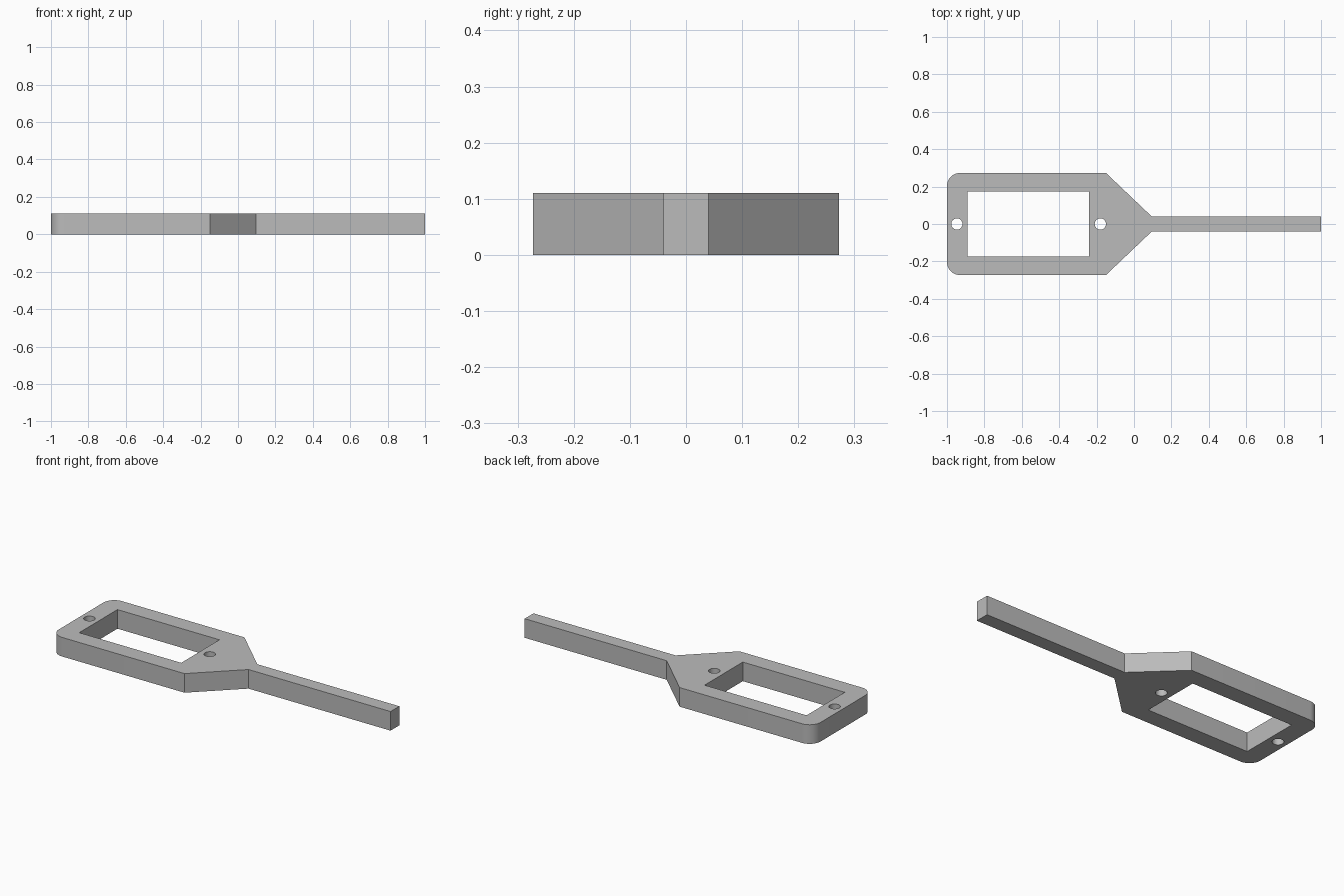
import bpy, bmesh
from math import cos, sin, pi, radians

if "Cube" in bpy.data.objects:
    bpy.data.objects.remove(bpy.data.objects["Cube"], do_unlink=True)

THICK = 0.11
HALF = 0.273      # half width of the frame
GRIP = 0.04       # half width of the handle
CORNER = 0.07     # rounded end radius


def arc(cx, cy, r, start, end, n):
    """Points along an arc, angles in degrees."""
    return [(cx + r * cos(radians(start + (end - start) * i / n)),
             cy + r * sin(radians(start + (end - start) * i / n)))
            for i in range(n + 1)]


def circle(cx, r, n=32):
    return arc(cx, 0, r, 0, 360, n)[:-1]


# Upper half of the outline, mirrored to close the shape
upper = [(1, GRIP), (0.095, GRIP), (-0.15, HALF)]
upper += arc(-1 + CORNER, HALF - CORNER, CORNER, 90, 180, 10)
outline = upper + [(x, -y) for x, y in reversed(upper)]

# Rectangular window and two screw holes
window = [(-0.89, -0.174), (-0.24, -0.174), (-0.24, 0.174), (-0.89, 0.174)]
loops = [outline, window, circle(-0.947, 0.03), circle(-0.18, 0.03)]

# Fill the flat profile, then extrude it to a plate
bm = bmesh.new()
edges = []
for pts in loops:
    verts = [bm.verts.new((x, y, 0)) for x, y in pts]
    edges += [bm.edges.new((v, verts[i - 1])) for i, v in enumerate(verts)]
bmesh.ops.triangle_fill(bm, edges=edges, use_beauty=True, normal=(0, 0, 1))
result = bmesh.ops.extrude_face_region(bm, geom=bm.faces[:], use_keep_orig=True)
top = [g for g in result["geom"] if isinstance(g, bmesh.types.BMVert)]
bmesh.ops.translate(bm, verts=top, vec=(0, 0, THICK))
bmesh.ops.recalc_face_normals(bm, faces=bm.faces[:])

mesh = bpy.data.meshes.new("framed_paddle")
bm.to_mesh(mesh)
bm.free()
plate = bpy.data.objects.new("framed_paddle", mesh)
bpy.context.collection.objects.link(plate)

# Plain grey material
grey = bpy.data.materials.new("light_grey")
grey.use_nodes = True
grey.diffuse_color = (0.5, 0.5, 0.5, 1)
grey.node_tree.nodes["Principled BSDF"].inputs["Base Color"].default_value = (0.5, 0.5, 0.5, 1)
mesh.materials.append(grey)

# Smooth the curved walls, keep the edges sharp
bpy.ops.object.select_all(action="DESELECT")
plate.select_set(True)
bpy.context.view_layer.objects.active = plate
bpy.ops.object.shade_smooth_by_angle(angle=radians(30))
